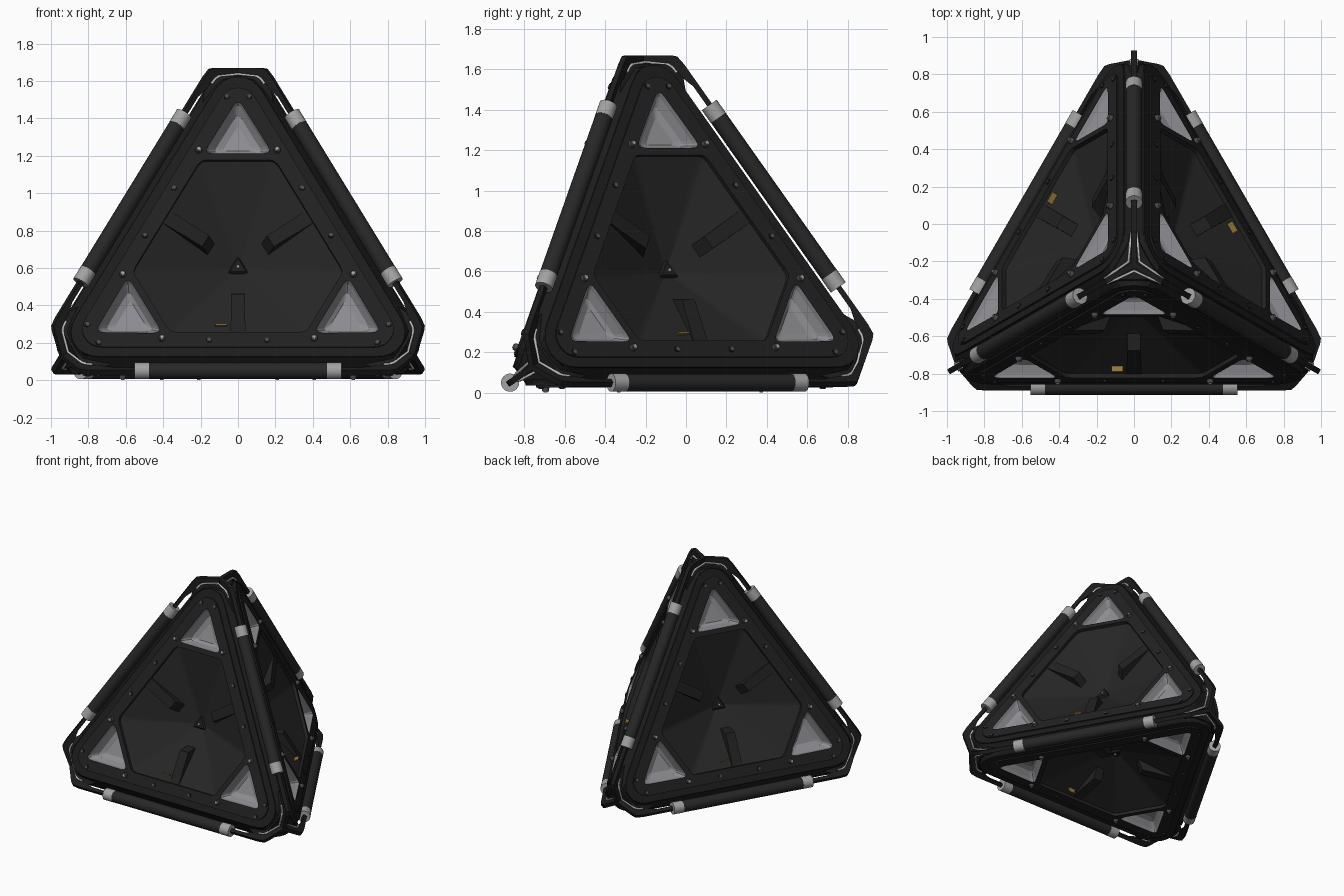
import bpy, bmesh, math
from mathutils import Vector, Matrix

if "Cube" in bpy.data.objects:
    bpy.data.objects.remove(bpy.data.objects["Cube"])

# ---- materials
def mat(name, c):
    m = bpy.data.materials.new(name)
    m.diffuse_color = (*c, 1)
    m.use_nodes = True
    m.node_tree.nodes["Principled BSDF"].inputs["Base Color"].default_value = m.diffuse_color
    return m
BODY = mat("near_black", (.012, .012, .012))
PANEL = mat("charcoal", (.015, .015, .015))
TUBE = mat("dark_rubber", (.020, .020, .020))
FLOOR = mat("dark_grey", (.019, .019, .019))
POCKET = mat("cool_grey", (.27, .27, .29))
COLLAR = mat("light_grey", (.36, .36, .36))
STRIP = mat("pale_metal", (.55, .55, .55))
BOLT = mat("bolt_grey", (.07, .07, .07))
GOLD = mat("gold", (.30, .19, .04))

# ---- tetrahedron of tube axes
A, H = 2.26, 1.845
CY, Z0 = -.218, .05
V = [Vector((0, CY, Z0 + H)), Vector((0, CY + A / math.sqrt(3), Z0)),
     Vector((-A / 2, CY - A / 12 ** .5, Z0)), Vector((A / 2, CY - A / 12 ** .5, Z0))]
O = sum(V, Vector()) / 4

def inward(p, d):
    return p + (O - p).normalized() * d

def place(name, me, m, M=Matrix()):
    if not me.materials:
        me.materials.append(m)
    ob = bpy.data.objects.new(name, me)
    ob.matrix_world = M
    bpy.context.collection.objects.link(ob)
    return ob

def to_mesh(bm, name, smooth=False):
    bmesh.ops.recalc_face_normals(bm, faces=bm.faces)
    if smooth:
        for f in bm.faces:
            f.smooth = len(f.verts) == 4
        for e in bm.edges:
            if len(e.link_faces) == 2 and e.calc_face_angle() > .7:
                e.smooth = False
    me = bpy.data.meshes.new(name)
    bm.to_mesh(me)
    bm.free()
    return me

# ---- 2D helpers in face coordinates
def rot(p, k):
    a = k * 2 * math.pi / 3
    return (p[0] * math.cos(a) - p[1] * math.sin(a), p[0] * math.sin(a) + p[1] * math.cos(a))

def rounded(pts, d, n=5):
    out = []
    for i, p in enumerate(pts):
        p = Vector(p)
        a, b = Vector(pts[i - 1]), Vector(pts[(i + 1) % len(pts)])
        s = p + (a - p).normalized() * min(d, (a - p).length * .48)
        e = p + (b - p).normalized() * min(d, (b - p).length * .48)
        for j in range(n):
            t = j / (n - 1)
            out.append(tuple(s * (1 - t) ** 2 + p * 2 * t * (1 - t) + e * t * t))
    return out

def cut_triangle(r, R):
    h = (2 * r - R) * math.tan(math.pi / 6)
    return [rot(p, k) for k in range(3) for p in ((h, R), (-h, R))]

def plate(name, loops, w0, w1):
    cu = bpy.data.curves.new(name, 'CURVE')
    cu.dimensions, cu.fill_mode, cu.extrude = '2D', 'BOTH', (w1 - w0) / 2
    for lp in loops:
        s = cu.splines.new('POLY')
        s.points.add(len(lp) - 1)
        for q, p in zip(s.points, lp):
            q.co = (p[0], p[1], 0, 1)
        s.use_cyclic_u = True
    ob = bpy.data.objects.new(name, cu)
    bpy.context.collection.objects.link(ob)
    dg = bpy.context.evaluated_depsgraph_get()
    me = bpy.data.meshes.new_from_object(ob.evaluated_get(dg))
    bpy.data.objects.remove(ob)
    me.transform(Matrix.Translation((0, 0, (w0 + w1) / 2)))
    return me

def loft(name, rings):
    bm = bmesh.new()
    vs = [[bm.verts.new((p[0], p[1], w)) for p in ring] for ring, w in rings]
    n = len(vs[0])
    for a, b in zip(vs, vs[1:]):
        for i in range(n):
            bm.faces.new((a[i], a[(i + 1) % n], b[(i + 1) % n], b[i]))
    f = bm.faces.new(vs[-1])
    bm.normal_update()
    if f.normal.z < 0:
        bmesh.ops.reverse_faces(bm, faces=bm.faces)
    me = bpy.data.meshes.new(name)
    bm.to_mesh(me)
    bm.free()
    return me

def scaled(pts, c, s):
    return [(c[0] + (p[0] - c[0]) * s, c[1] + (p[1] - c[1]) * s) for p in pts]

def cyl_mesh(name, r1, r2, depth, seg):
    bm = bmesh.new()
    bmesh.ops.create_cone(bm, cap_ends=True, segments=seg, radius1=r1, radius2=r2, depth=depth)
    return to_mesh(bm, name, True)

def hull(name, pts, drop=()):
    bm = bmesh.new()
    for p in pts:
        bm.verts.new(p)
    bmesh.ops.convex_hull(bm, input=bm.verts)
    bm.normal_update()
    bmesh.ops.delete(bm, geom=[f for f in bm.faces if any(f.normal.dot(n) > .999 for n in drop)],
                     context='FACES_ONLY')
    me = bpy.data.meshes.new(name)
    bm.to_mesh(me)
    bm.free()
    return me

# ---- face part meshes
pocket0 = rounded([(0, .885), (-.185, .572), (.185, .572)], .05)
pockets = [[rot(p, k) for p in pocket0] for k in range(3)]
recess = rounded(cut_triangle(.44, .535), .03, 3)
panel_me = plate("panel", [rounded(cut_triangle(.525, .945), .07), recess] + pockets, .0, .024)
rim_me = plate("rim", [rounded(cut_triangle(.576, 1.01), .1), rounded(cut_triangle(.49, .90), .05)], -.012, .014)
pocket_me = loft("pocket", [(pocket0, .023), (scaled(pocket0, (0, .67), .93), .0),
                            (scaled(pocket0, (0, .66), .72), -.04), (scaled(pocket0, (0, .65), .45), -.055)])
recess_me = loft("recess", [(recess, .02), (recess, .0), (scaled(recess, (0, 0), .08), -.195)])
bolt_me = cyl_mesh("bolt", .019, .016, .02, 12)
small_bolt_me = cyl_mesh("small_bolt", .018, .016, .02, 12)
cap_me = cyl_mesh("bolt_cap", .009, .009, .02, 8)
small_cap_me = cyl_mesh("small_cap", .011, .011, .02, 8)
bracket_me = hull("bracket", [(s * h, -r, w) for s in (-1, 1) for h, r, w in
                  ((.04, .45, .005), (.04, .45, -.09), (.036, .16, -.15), (.036, .2, -.045))])
hub_me = hull("hub", [(*rot((0, .075), k), -.2) for k in range(3)] +
              [(*rot((0, .05), k), -.18) for k in range(3)])
label_me = hull("label", [(x, y, w) for x in (-.12, -.06) for y in (-.394, -.388) for w in (-.04, .008)])

# ---- four faces
core_pts, normals = [], []
for i in range(4):
    c = sum((V[j] for j in range(4) if j != i), Vector()) / 3
    n = (c - O).normalized()
    v = (V[1 if i == 0 else 0] - c).normalized()
    u = v.cross(n)
    M = Matrix((u, v, n)).transposed().to_4x4()
    M.translation = c
    normals.append(n)
    core_pts += [M @ Vector((*p, .008)) for p in rounded(cut_triangle(.574, 1.005), .05, 3)]
    place("face_panel", panel_me, PANEL, M)
    place("face_rim", rim_me, BODY, M)
    place("face_recess", recess_me, FLOOR, M)
    place("centre_hub", hub_me, BODY, M)
    place("hub_bolt", cap_me, COLLAR, M @ Matrix.Translation((0, 0, -.178)))
    place("gold_label", label_me, GOLD, M)
    for k in range(3):
        R = M @ Matrix.Rotation(k * 2 * math.pi / 3, 4, 'Z')
        place("corner_pocket", pocket_me, POCKET, R)
        place("recess_bracket", bracket_me, PANEL, R)
        for s in (-1, 1):
            T = R @ Matrix.Translation((s * .407, -.477, .034))
            place("large_bolt", bolt_me, BOLT, T)
            place("large_bolt_centre", cap_me, COLLAR, T @ Matrix.Translation((0, 0, .004)))
            for x, y in ((.155, -.485), (.06, .895)):
                T = R @ Matrix.Translation((s * x, y, .018))
                place("small_bolt", small_bolt_me, BODY, T)
                place("small_bolt_centre", small_cap_me, BOLT, T @ Matrix.Translation((0, 0, .003)))

# ---- bevelled core shell, open behind each panel
place("core_shell", hull("core_shell", core_pts, normals), BODY)

# ---- edge tubes, collars and fins
L = .95
tube_me = cyl_mesh("tube", .044, .044, L, 24)
collar_me = cyl_mesh("collar", .045, .045, .078, 24)
TC = .122
def cap_centre(i):
    return sum((V[i].lerp(V[j], TC) for j in range(4) if j != i), Vector()) / 3

for i in range(4):
    for j in range(i):
        a, b = V[i], V[j]
        d = (b - a).normalized()
        M = d.to_track_quat('Z', 'Y').to_matrix().to_4x4()
        M.translation = (a + b) / 2
        place("edge_tube", tube_me, TUBE, M)
        for s in (-1, 1):
            place("tube_collar", collar_me, COLLAR, M @ Matrix.Translation((0, 0, s * (L / 2 + .039))))
        # thin fin running along the edge and over both corners
        out = ((a + b) / 2 - O).normalized() * .015
        def end(p, q, i):
            e, c = p.lerp(q, TC), cap_centre(i)
            return [(c, .06), (e.lerp(c, .3), .06), (e.lerp(c, .1), .06),
                    (p.lerp(q, TC + .006) + out * .6, .06),
                    (p.lerp(q, TC + .03) + out, .065), (p.lerp(q, TC + .07) + out, .035)]
        path = end(a, b, i) + end(b, a, j)[::-1]
        side = d.cross(O - a).normalized() * .015
        bm = bmesh.new()
        rows = [[bm.verts.new(q) for q in (p + side, p - side, inward(p, h) - side, inward(p, h) + side)]
                for p, h in path]
        for r, t in zip(rows, rows[1:]):
            for k in range(4):
                bm.faces.new((r[k], r[(k + 1) % 4], t[(k + 1) % 4], t[k]))
        bm.faces.new(rows[0])
        bm.faces.new(rows[-1])
        place("edge_fin", to_mesh(bm, "edge_fin"), BODY)

# ---- corner blocks and pale strips hugging the fins
for i in range(4):
    others = [V[j] for j in range(4) if j != i]
    pts = []
    for q in others:
        pts += [inward(V[i].lerp(q, t), dp) for t, dp in ((.126, .036), (.16, .03), (.19, .1))]
    place("corner_block", hull("corner_block", pts), BODY)
    c = cap_centre(i)
    for k in range(3):
        p, q = others[k], others[k - 1]
        def near(x, y, t, off, drop):
            e, g = V[i].lerp(x, t), V[i].lerp(y, t)
            return inward(e + (g - e).normalized() * off, drop)
        mid = (V[i].lerp(p, TC) + V[i].lerp(q, TC)) / 2
        half = [(.155, .03, .024), (.138, .032, .028), (.128, .04, .034)]
        path = [near(p, q, *h) for h in half]
        path += [inward(c + (mid - c).normalized() * .034, .033)]
        path += [near(q, p, *h) for h in half[::-1]]
        cu = bpy.data.curves.new("corner_strip", 'CURVE')
        cu.dimensions, cu.bevel_depth, cu.bevel_resolution, cu.use_fill_caps = '3D', .007, 1, True
        s = cu.splines.new('POLY')
        s.points.add(len(path) - 1)
        for w, x in zip(s.points, path):
            w.co = (*x, 1)
        place("corner_strip", cu, STRIP)
